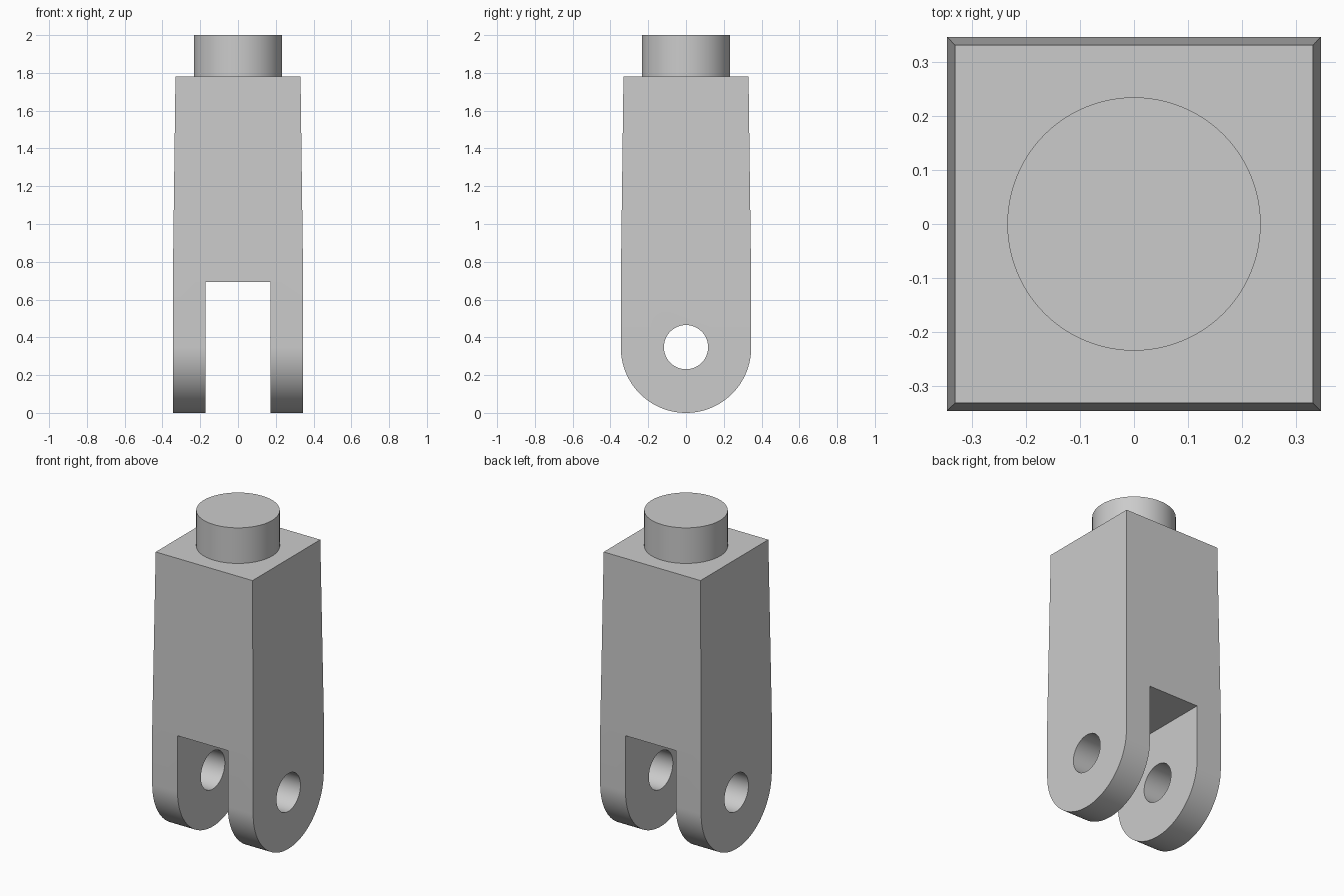
import bpy, bmesh
from math import pi, sin, cos, radians
from mathutils import Matrix, Vector

cube = bpy.data.objects.get("Cube")
if cube:
    bpy.data.objects.remove(cube, do_unlink=True)

HALF = 0.345          # half width of the body and radius of the rounded end
TOP_HALF = 0.331      # half width at the shoulder
SHOULDER = 1.78
TAPER_START = 0.70
SLOT_TOP = 0.692
SLOT_HALF = 0.172

grey = bpy.data.materials.new("light grey")
grey.use_nodes = True
colour = (0.6, 0.6, 0.6, 1)
grey.diffuse_color = colour
grey.node_tree.nodes["Principled BSDF"].inputs["Base Color"].default_value = colour


def make_object(name, bm):
    bmesh.ops.recalc_face_normals(bm, faces=bm.faces)
    mesh = bpy.data.meshes.new(name)
    bm.to_mesh(mesh)
    bm.free()
    mesh.materials.append(grey)
    obj = bpy.data.objects.new(name, mesh)
    bpy.context.collection.objects.link(obj)
    return obj


def cylinder(name, radius, depth, matrix):
    bm = bmesh.new()
    bmesh.ops.create_cone(bm, cap_ends=True, segments=96, radius1=radius,
                          radius2=radius, depth=depth, matrix=matrix)
    return make_object(name, bm)


def smooth(obj):
    obj.data.shade_smooth()
    obj.data.set_sharp_from_angle(angle=radians(30))


# Body: round-ended side profile extruded across x, tapered towards the shoulder
steps = 64
profile = [(HALF, SHOULDER), (-HALF, SHOULDER)]
for i in range(steps + 1):
    a = pi + pi * i / steps
    profile.append((HALF * cos(a), HALF + HALF * sin(a)))
bm = bmesh.new()
side = bm.faces.new([bm.verts.new((-HALF, y, z)) for y, z in profile])
ext = bmesh.ops.extrude_face_region(bm, geom=[side])
bmesh.ops.translate(bm, vec=(2 * HALF, 0, 0),
                    verts=[g for g in ext["geom"] if isinstance(g, bmesh.types.BMVert)])
bmesh.ops.bisect_plane(bm, geom=bm.verts[:] + bm.edges[:] + bm.faces[:],
                       plane_co=(0, 0, TAPER_START), plane_no=(0, 0, 1))
for v in bm.verts:
    if v.co.z > SHOULDER - 0.01:
        v.co.x *= TOP_HALF / HALF
        v.co.y *= TOP_HALF / HALF
body = make_object("fork_body", bm)

# Cutters: slot between the two lugs, and the cross pin hole
bm = bmesh.new()
bmesh.ops.create_cube(bm, size=1, matrix=Matrix.Translation((0, 0, SLOT_TOP - 0.5))
                      @ Matrix.Diagonal((2 * SLOT_HALF, 1, 1, 1)))
slot = make_object("slot_cutter", bm)
hole = cylinder("pin_hole_cutter", 0.117, 1,
                Matrix.Translation((0, 0, 0.348)) @ Matrix.Rotation(pi / 2, 4, "Y"))
for cutter in (slot, hole):
    cutter.hide_render = True
    mod = body.modifiers.new(cutter.name, "BOOLEAN")
    mod.operation = "DIFFERENCE"
    mod.solver = "EXACT"
    mod.object = cutter

# Bake the cuts and drop the cutters
bpy.context.view_layer.update()
cut_body = body.evaluated_get(bpy.context.evaluated_depsgraph_get())
baked = bpy.data.meshes.new_from_object(cut_body)
body.modifiers.clear()
body.data = baked
for cutter in (slot, hole):
    bpy.data.objects.remove(cutter, do_unlink=True)
smooth(body)

# Round stud on the shoulder
stud = cylinder("top_stud", 0.234, 2 - SHOULDER,
                Matrix.Translation((0, 0, (2 + SHOULDER) / 2)))
smooth(stud)
